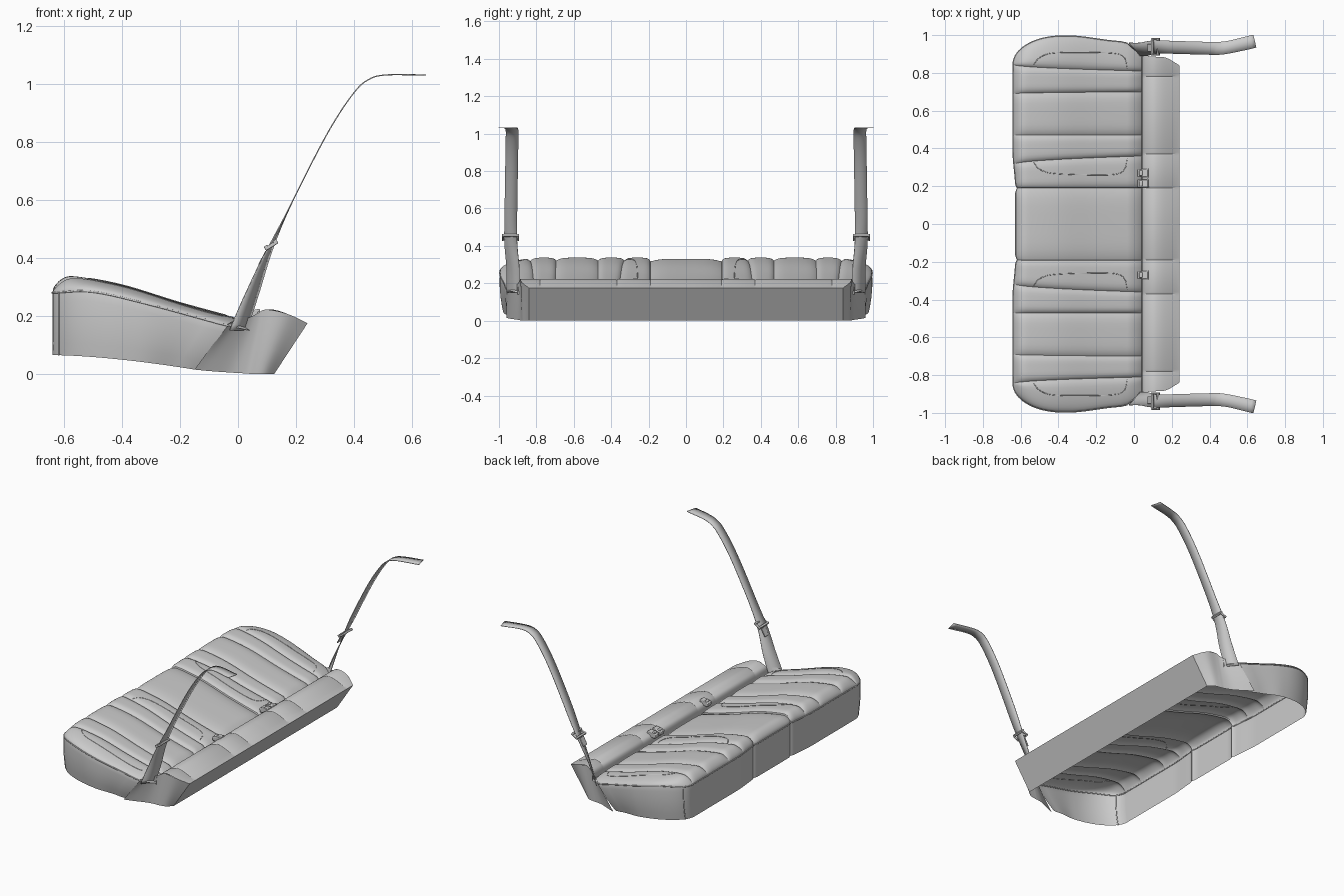
import bpy, bmesh, math
from mathutils import Vector, Matrix
from mathutils.bvhtree import BVHTree

if "Cube" in bpy.data.objects:
    bpy.data.objects.remove(bpy.data.objects["Cube"])


def clamp(t):
    return max(0.0, min(1.0, t))


def smooth(t):
    t = clamp(t)
    return t * t * (3 - 2 * t)


def quarter(t):
    return math.sqrt(1 - (1 - clamp(t)) ** 2)


def spline(pts, n):
    """Catmull-Rom samples through a list of points."""
    p = [Vector(q) for q in pts]
    p = [2 * p[0] - p[1]] + p + [2 * p[-1] - p[-2]]
    out = []
    for i in range(1, len(p) - 2):
        a, b, c, d = p[i - 1:i + 3]
        for k in range(n):
            t = k / n
            out.append(0.5 * (2 * b + (c - a) * t + (2 * a - 5 * b + 4 * c - d) * t * t
                              + (3 * b - a - 3 * c + d) * t ** 3))
    return out + [p[-2]]


def sampler(pts):
    s = spline([(x, z, 0) for x, z in pts], 12)

    def f(x):
        for a, b in zip(s, s[1:]):
            if x <= b.x:
                return a.y + (b.y - a.y) * clamp((x - a.x) / (b.x - a.x))
        return s[-1].y
    return f


def finish(name, bm, mirror=False, angle=30, ref=(-0.2, 0, 0.1)):
    bmesh.ops.remove_doubles(bm, verts=bm.verts, dist=1e-5)
    bmesh.ops.recalc_face_normals(bm, faces=bm.faces)
    if sum(f.calc_area() * f.normal.dot(f.calc_center_median() - Vector(ref)) for f in bm.faces) < 0:
        bmesh.ops.reverse_faces(bm, faces=bm.faces)
    me = bpy.data.meshes.new(name)
    bm.to_mesh(me)
    ob = bpy.data.objects.new(name, me)
    bpy.context.collection.objects.link(ob)
    bpy.ops.object.select_all(action='DESELECT')
    ob.select_set(True)
    bpy.context.view_layer.objects.active = ob
    bpy.ops.object.shade_smooth_by_angle(angle=math.radians(angle))
    if mirror:
        m = ob.modifiers.new("mirror", 'MIRROR')
        m.use_axis = (False, True, False)
        m.merge_threshold = 0.0005
    return ob


def add_grid(bm, rows):
    vs = [[bm.verts.new(p) for p in r] for r in rows]
    for a, b in zip(vs, vs[1:]):
        for i in range(len(a) - 1):
            bm.faces.new((a[i], a[i + 1], b[i + 1], b[i]))


def tube(name, pts, r=0.0035, both=True):
    for side in ((1, -1) if both else (1,)):
        cu = bpy.data.curves.new(name, 'CURVE')
        cu.dimensions = '3D'
        cu.bevel_depth = r
        cu.bevel_resolution = 1
        sp = cu.splines.new('POLY')
        sp.points.add(len(pts) - 1)
        for q, p in zip(sp.points, pts):
            q.co = (p[0], p[1] * side, p[2], 1)
        bpy.context.collection.objects.link(bpy.data.objects.new(name, cu))


# cushion outline, seam height and crown height
seam = sampler([(-.64, .28), (-.5, .283), (-.3, .238), (-.05, .17), (.04, .15)])
crown = sampler([(-.64, .33), (-.57, .337), (-.4, .307), (-.2, .246), (0, .192), (.04, .183)])


def width(x):
    return (0.845 + 0.15 * quarter((x + .64) / .26) - 0.03 * smooth((x + .35) / .3)
            - 0.06 * clamp((x + .08) / .12) ** 2)


def edges(x):
    s = clamp((x + .64) / .68) ** 0.5
    return [-.19, .19, .315 + .045 * s, .47, .69 + .01 * s, .845 - .035 * s, width(x)]


# cushion top: rows along x, pillowed channels across y
N, K = 30, 12
rows = []
for j in range(N + 1):
    x0 = -.64 + .68 * (j / N) ** 1.7
    e, row = edges(x0), []
    qf = quarter((x0 + .64) / .07)
    for c in range(6):
        for k in range(K // 2 if c == 0 else (0 if c == 0 else 1), K + 1):
            u = (1 - math.cos(math.pi * k / K)) / 2
            y = e[c] + (e[c + 1] - e[c]) * u
            t = 2 * u - 1
            groove = 0 if (c == 5 and t > 0) else 0.016 * abs(t) ** 5
            qs = quarter((e[6] - y) / .17)
            z = seam(x0) + (crown(x0) - seam(x0)) * qf * qs - groove * qf * qs
            if c == 0:
                z -= .006 * qf
            if j == N:
                z -= .03 * qs
            off = .014 * (1 - smooth((y - .19) / .2)) + .01 * clamp(1 - abs(y - .19) / .03) ** 2
            row.append(Vector((x0 + off * (1 - j / N) ** 4, y, z)))
    rows.append(row)
bm = bmesh.new()
add_grid(bm, rows)
bvh = BVHTree.FromBMesh(bm)

# skirt: front, leaning side, then the inward-curving wing
rim = rows[0] + [r[-1] for r in rows[1:] if r[-1].x < -.03]
cols = []
for p in rim:
    bx = p.x - .115 * smooth((p.x + .42) / .39)
    bz = .065 - .05 * clamp((bx + .64) / .49) ** 1.6
    by = p.y - .018 * smooth((p.y - .7) / .2)
    b = Vector((bx, by, bz))
    cols.append([p.lerp(b, t) + Vector((0, .008 * math.sin(math.pi * t) * smooth((p.y - .7) / .2), 0))
                 for t in (0, .15, .35, .6, .8, 1)])
add_grid(bm, cols)
finish("seat_cushion", bm, True, 32)

wing_top = [(-.035, .957, .172), (0, .93, .19), (.04, .902, .195), (.07, .89, .211), (.1, .886, .222),
            (.17, .88, .207), (.24, .84, .175)]
wing_low = [(-.15, .96, .015), (-.1, .935, .01), (-.03, .9, .005), (.02, .885, .002), (.05, .88, 0),
            (.09, .87, 0), (.125, .84, 0)]
bm = bmesh.new()
add_grid(bm, [[a.lerp(b, t / 5) for t in range(6)]
              for a, b in zip(spline(wing_top, 5), spline(wing_low, 5))])
finish("side_wing", bm, True)

# rear bolster with flat back panel
prof = [Vector(p) for p in [(.04, 0, .14), (.043, 0, .18)]]
prof = spline([(.04, 0, .14), (.046, 0, .19), (.07, 0, .211), (.1, 0, .222), (.13, 0, .22),
               (.17, 0, .207), (.24, 0, .175)], 4)
end_y = sampler([(.04, .9), (.07, .89), (.1, .886), (.17, .88), (.24, .84)])
stations = []
cuts = [0, .19, .37, .78, 1]
for a, b in zip(cuts, cuts[1:]):
    stations += [(a, .004 if a else 0), (a + .01, 0)]
    if b < 1:
        stations.append((b - .01, 0))
bm = bmesh.new()
sec = []
for y, dip in stations + [(None, 0)]:
    sec.append([Vector((p.x, end_y(p.x) if y is None else y, p.z - dip * (0 < i < len(prof) - 1)))
                for i, p in enumerate(prof)])
    sec[-1].append(Vector((.125, .84 if y is None else y, 0)))
add_grid(bm, sec)
finish("rear_bolster", bm, True, 35, (.1, 0, .05))

# piping and stitched seams
tube("rim_piping", rim)
mid = min(range(len(rim)), key=lambda i: abs(rim[i].y - .9))
tube("corner_seam", cols[mid], .003)
front = min(range(len(rows[0])), key=lambda i: abs(rows[0][i].y - .19))
tube("front_seam", cols[front], .003)
for pts in ([(-.53, .845), (-.5, .88), (-.43, .905), (-.25, .908), (-.1, .903), (-.05, .88), (-.035, .825)],
            [(-.53, .325), (-.5, .29), (-.43, .268), (-.25, .26), (-.1, .263), (-.05, .29), (-.035, .345)]):
    path = []
    for p in spline([(x, y, 0) for x, y in pts], 6):
        hit = bvh.ray_cast(Vector((p.x, p.y, 1)), Vector((0, 0, -1)))[0]
        if hit:
            path.append(hit)
    tube("panel_stitch", path, .002)


def box(bm, loc, size, rot=Matrix()):
    m = Matrix.Translation(loc) @ rot.to_4x4() @ Matrix.Diagonal((*size, 1))
    bmesh.ops.create_cube(bm, size=1, matrix=m)


def bevelled(ob, w):
    b = ob.modifiers.new("bevel", 'BEVEL')
    b.width, b.segments = w, 2


# shoulder belts: strip twisting from the anchor up to the top
path = spline([(0, .925, .15), (.05, .925, .28), (.11, .937, .43), (.22, .935, .66), (.32, .932, .85),
               (.4, .93, .97), (.45, .93, 1.015), (.51, .938, 1.031), (.64, .968, 1.031)], 6)
bm = bmesh.new()
strip = []
for p in path:
    tw = 1 - smooth((p.z - .15) / .45)
    slant = .008 * smooth((p.x - .5) / .1)
    d = Vector((-.028 * tw - slant, .034, 0))
    strip.append([p - d, p, p + d])
add_grid(bm, strip)
belt = finish("shoulder_belt", bm, True)
sol = belt.modifiers.new("thickness", 'SOLIDIFY')
sol.thickness, sol.offset = .004, 0

# belt latch tongue: loop bars around the strip and a small plate
tilt = Matrix.Rotation(math.radians(-32), 3, 'Y')
bm = bmesh.new()
for dx in (-.018, .018):
    box(bm, Vector((.115, .938, .443)) + tilt @ Vector((dx, 0, .003)), (.014, .092, .014), tilt)
for dy in (-.041, .041):
    box(bm, (.115, .938 + dy, .443), (.05, .01, .012), tilt)
steep = Matrix.Rotation(math.radians(-62), 3, 'Y')
box(bm, (.085, .932, .4), (.055, .04, .006), steep)
bevelled(finish("belt_tongue", bm, True), .003)

# seat buckles between cushion and bolster
for y in (.27, .215, -.27):
    bm = bmesh.new()
    lean = Matrix.Rotation(math.radians(-12), 3, 'Y')
    box(bm, (.048, y, .205), (.06, .042, .028), lean)
    box(bm, (.036, y, .218), (.018, .03, .012), lean)
    box(bm, (.075, y, .205), (.012, .05, .022), lean)
    bevelled(finish("seat_buckle", bm), .004)
